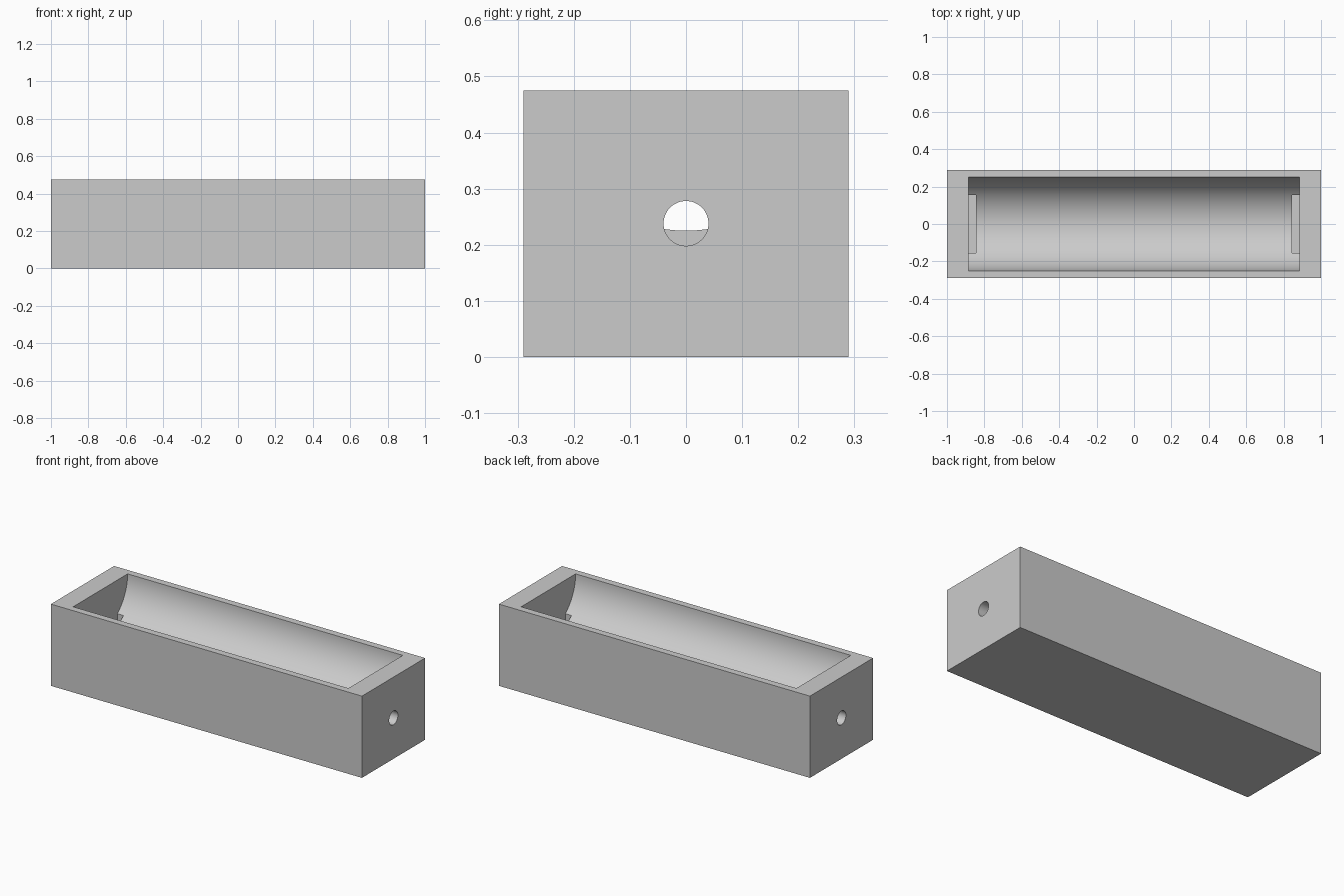
import bpy, bmesh, math
from mathutils import Matrix

cube = bpy.data.objects.get("Cube")
if cube:
    bpy.data.objects.remove(cube, do_unlink=True)

LENGTH, WIDTH, HEIGHT = 2.0, 0.58, 0.475
CAVITY_END, RADIUS = 0.885, 0.25
HOLE_Z, HOLE_R = 0.238, 0.04
SLOT_IN, SLOT_HALF, SLOT_FLOOR = 0.845, 0.156, 0.08

grey = bpy.data.materials.new("light grey")
grey.use_nodes = True
grey.diffuse_color = (0.6, 0.6, 0.6, 1)
grey.node_tree.nodes["Principled BSDF"].inputs["Base Color"].default_value = (0.6, 0.6, 0.6, 1)


def add_object(name, bm):
    bmesh.ops.recalc_face_normals(bm, faces=bm.faces)
    mesh = bpy.data.meshes.new(name)
    bm.to_mesh(mesh)
    bm.free()
    mesh.materials.append(grey)
    obj = bpy.data.objects.new(name, mesh)
    bpy.context.collection.objects.link(obj)
    return obj


def prism(name, profile, x0, x1):
    """Extrude a (y, z) outline along x."""
    bm = bmesh.new()
    face = bm.faces.new([bm.verts.new((x0, y, z)) for y, z in profile])
    out = bmesh.ops.extrude_face_region(bm, geom=[face])
    verts = [v for v in out["geom"] if isinstance(v, bmesh.types.BMVert)]
    bmesh.ops.translate(bm, verts=verts, vec=(x1 - x0, 0, 0))
    return add_object(name, bm)


def rectangle(half, z0, z1):
    return [(-half, z0), (half, z0), (half, z1), (-half, z1)]


def arc(radius, z, start, end, steps):
    angles = [start + (end - start) * i / steps for i in range(steps + 1)]
    return [(radius * math.cos(a), z + radius * math.sin(a)) for a in angles]


def carve(target, cutter):
    mod = target.modifiers.new("carve", "BOOLEAN")
    mod.operation = "DIFFERENCE"
    mod.solver = "EXACT"
    mod.object = cutter
    cutter.hide_render = True
    bpy.context.view_layer.objects.active = target
    bpy.ops.object.modifier_apply(modifier=mod.name)
    bpy.data.objects.remove(cutter, do_unlink=True)


# Solid block
holder = prism("holder_body", rectangle(WIDTH / 2, 0, HEIGHT), -LENGTH / 2, LENGTH / 2)

# Half-round trough, open at the top
trough = arc(RADIUS, HEIGHT, math.pi, 2 * math.pi, 64)
trough += [(RADIUS, HEIGHT + 0.1), (-RADIUS, HEIGHT + 0.1)]
carve(holder, prism("trough_cutter", trough, -CAVITY_END, CAVITY_END))

# Plate slot and wire hole at each end
circle = arc(HOLE_R, HOLE_Z, 0, 2 * math.pi, 48)[:-1]
for side in (-1, 1):
    slot = rectangle(SLOT_HALF, SLOT_FLOOR, HEIGHT - 0.1)
    carve(holder, prism("slot_cutter", slot, side * SLOT_IN, side * CAVITY_END))
    carve(holder, prism("hole_cutter", circle, side * (CAVITY_END - 0.02), side * 1.1))

# Smooth the curved surfaces, keep the edges sharp
bpy.ops.object.select_all(action="DESELECT")
holder.select_set(True)
bpy.context.view_layer.objects.active = holder
bpy.ops.object.shade_smooth_by_angle(angle=math.radians(30))
